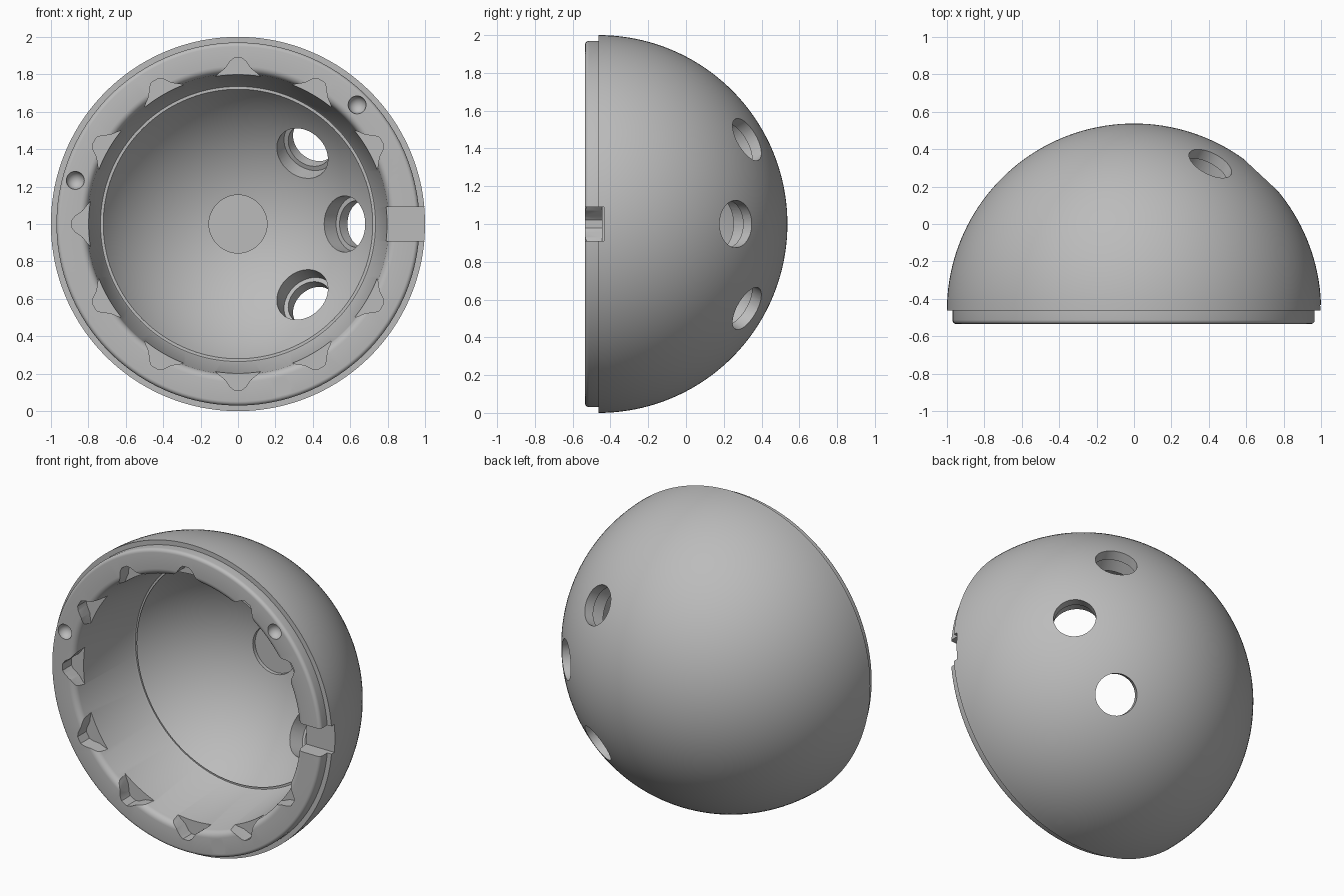
import bpy, bmesh
from math import sin, cos, radians, pi, asin, acos
from mathutils import Vector, Matrix

cube = bpy.data.objects.get("Cube")
if cube:
    bpy.data.objects.remove(cube, do_unlink=True)

grey = bpy.data.materials.new("plain grey")
grey.use_nodes = True
grey.diffuse_color = (0.5, 0.5, 0.5, 1)
grey.node_tree.nodes["Principled BSDF"].inputs["Base Color"].default_value = (0.5, 0.5, 0.5, 1)

CENTRE = Vector((0, -0.463, 1))   # centre of the dome sphere
FRONT = -0.072                    # rim face, relative to the centre
INNER = 0.85                      # inner sphere radius


def make(name, bm):
    bmesh.ops.recalc_face_normals(bm, faces=bm.faces[:])
    mesh = bpy.data.meshes.new(name)
    bm.to_mesh(mesh)
    bm.free()
    mesh.materials.append(grey)
    ob = bpy.data.objects.new(name, mesh)
    ob.location = CENTRE
    bpy.context.collection.objects.link(ob)
    return ob


def arc(cr, cy, rad, a0, a1, n):
    """Points (radius, depth) on an arc in the lathe plane."""
    angles = [radians(a0 + (a1 - a0) * i / n) for i in range(n + 1)]
    return [(cr + rad * cos(a), cy + rad * sin(a)) for a in angles]


def lathe(name, profile, steps):
    """Revolve (radius, depth) points around the y axis."""
    bm = bmesh.new()
    verts = [bm.verts.new((r, y, 0)) for r, y in profile]
    edges = [bm.edges.new(pair) for pair in zip(verts, verts[1:])]
    bmesh.ops.spin(bm, geom=verts + edges, cent=(0, 0, 0), axis=(0, 1, 0),
                   angle=2 * pi, steps=steps, use_duplicate=False)
    bmesh.ops.remove_doubles(bm, verts=bm.verts[:], dist=0.0001)
    return make(name, bm)


def rod(name, direction, start, end, radius):
    """Cylinder along a ray from the centre."""
    bm = bmesh.new()
    d = Vector(direction).normalized()
    matrix = Matrix.Translation(d * (start + end) / 2) @ d.to_track_quat('Z', 'Y').to_matrix().to_4x4()
    bmesh.ops.create_cone(bm, cap_ends=True, segments=48, radius1=radius,
                          radius2=radius, depth=end - start, matrix=matrix)
    return make(name, bm)


def prism(name, outline, y0, y1, angle):
    """Extrude an (x, z) outline along y, turned about the y axis."""
    bm = bmesh.new()
    face = bm.faces.new([bm.verts.new((x, y0, z)) for x, z in outline])
    new = bmesh.ops.extrude_face_region(bm, geom=[face])["geom"]
    bmesh.ops.translate(bm, vec=(0, y1 - y0, 0),
                        verts=[v for v in new if isinstance(v, bmesh.types.BMVert)])
    bmesh.ops.rotate(bm, verts=bm.verts[:], matrix=Matrix.Rotation(-angle, 3, 'Y'))
    return make(name, bm)


# Dome: outer sphere, stepped rim, tapered bore, ledge, inner sphere
ledge = asin(0.72 / INNER)
profile = arc(0, 0, 1, 90, 0, 40)
profile[0] = (0, 1)
profile += [(0.97, 0)]
profile += arc(0.948, FRONT + 0.022, 0.022, 0, -90, 5)
profile += arc(0.845, FRONT + 0.04, 0.04, -90, -172, 6)
profile += [(0.742, 0.45), (0.735, 0.46), (0.72, 0.46)]
polar = 90 - ledge * 180 / pi
profile += arc(0, 0, INNER, polar, 90, 28)
profile[-1] = (0, INNER)
dome = lathe("dome_shell", profile, 160)

cutters = []

# Three angled through holes, wider on the inside
for d in [(0.68, 0.73, 0), (0.41, 0.79, 0.45), (0.41, 0.79, -0.45)]:
    cutters.append(rod("through_hole", d, 0.7, 1.2, 0.125))
    cutters.append(rod("hole_counterbore", d, 0.7, 0.93, 0.15))

# Shallow round recess at the back of the bowl
cutters.append(rod("centre_recess", (0, 1, 0), 0.7, 0.86, 0.155))

# Rounded triangular pockets round the rim, skipping the slot
half = [(0.15, 0.76), (0.105, 0.803), (0.07, 0.83), (0.042, 0.87), (0.022, 0.886)]
outline = half + [(-x, z) for x, z in reversed(half)]
for i in range(12):
    if i != 3:
        cutters.append(prism("rim_pocket", outline, FRONT - 0.1, FRONT + 0.09, -i * pi / 6))

# Side slot
slot = [(0.7, -0.09), (1.1, -0.09), (1.1, 0.09), (0.7, 0.09)]
cutters.append(prism("side_slot", slot, FRONT - 0.1, 0.03, 0))

# Three round dimples in the rim face
for a in (45, 165, 285):
    bm = bmesh.new()
    spot = Vector((0.9 * cos(radians(a)), FRONT, 0.9 * sin(radians(a))))
    bmesh.ops.create_uvsphere(bm, u_segments=32, v_segments=16, radius=0.048,
                              matrix=Matrix.Translation(spot))
    cutters.append(make("rim_dimple", bm))

# Cut everything, then drop the cutters
bpy.context.view_layer.objects.active = dome
dome.select_set(True)
for cutter in cutters:
    cutter.hide_render = True
    mod = dome.modifiers.new(cutter.name, 'BOOLEAN')
    mod.operation = 'DIFFERENCE'
    mod.solver = 'EXACT'
    mod.object = cutter
    bpy.ops.object.modifier_apply(modifier=mod.name)
    bpy.data.objects.remove(cutter, do_unlink=True)

bpy.ops.object.shade_smooth_by_angle(angle=radians(30))
